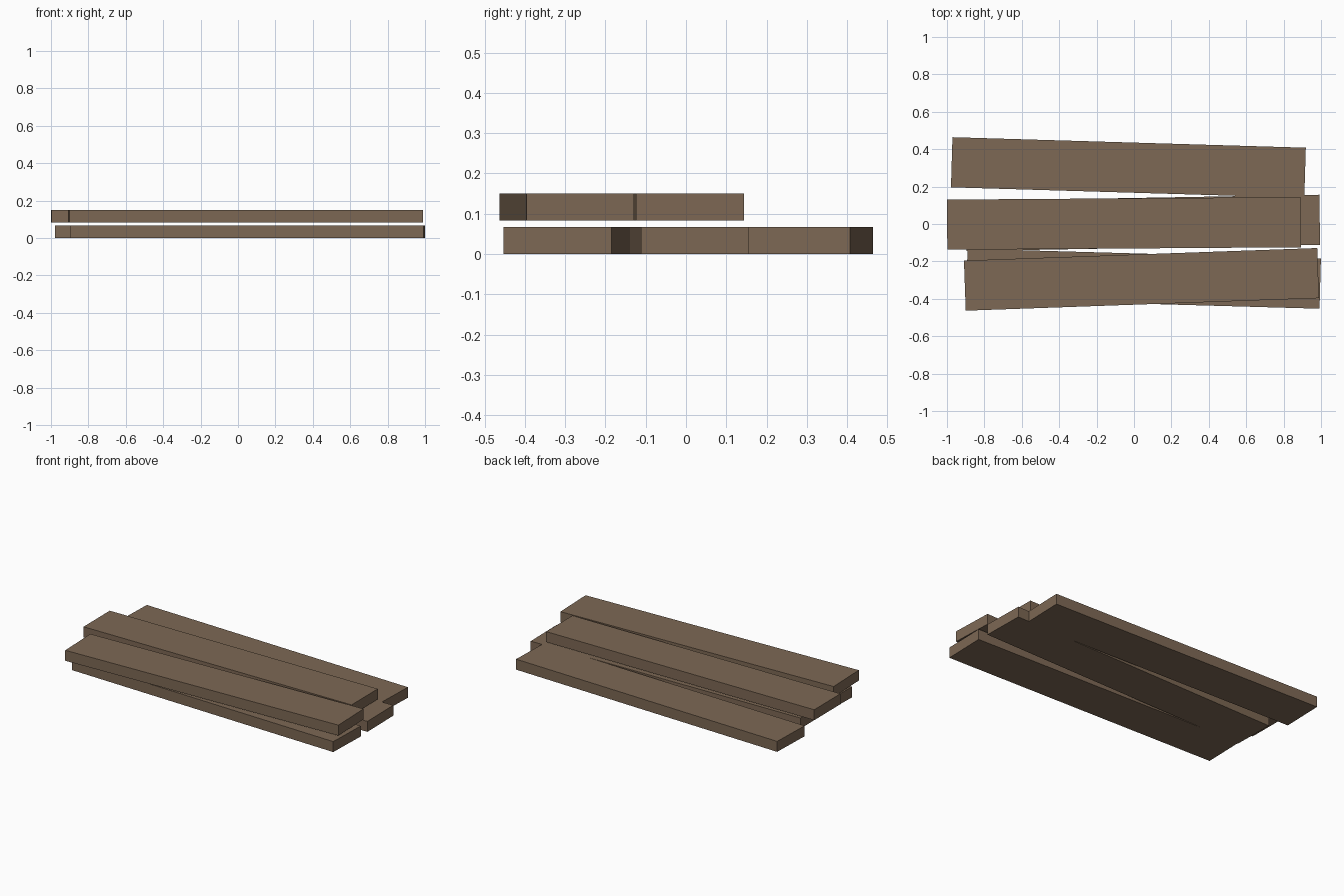
import bpy
import math

if "Cube" in bpy.data.objects:
    bpy.data.objects.remove(bpy.data.objects["Cube"])

# Weathered wood colour shared by every plank
wood = bpy.data.materials.new("brown wood")
wood.diffuse_color = (0.205, 0.138, 0.089, 1.0)
wood.use_nodes = True
wood.node_tree.nodes["Principled BSDF"].inputs["Base Color"].default_value = wood.diffuse_color

LENGTH, WIDTH, THICK = 1.89, 0.268, 0.067
LOWER, UPPER = THICK / 2, 0.15 - THICK / 2


def plank(name, x, y, z, degrees):
    """One flat board, turned slightly about the vertical axis."""
    bpy.ops.mesh.primitive_cube_add(size=1, location=(x, y, z),
                                    rotation=(0, 0, math.radians(degrees)))
    board = bpy.context.object
    board.name = name
    board.scale = (LENGTH, WIDTH, THICK)
    board.data.materials.append(wood)


# Lower layer of three planks
plank("lower_back_plank", -0.030, 0.302, LOWER, -1.7)
plank("lower_middle_plank", 0.048, 0.006, LOWER, 1.0)
plank("lower_front_plank", 0.051, -0.2925, LOWER, -1.6)

# Upper layer of two planks
plank("upper_middle_plank", -0.054, 0.003, UPPER, 0.4)
plank("upper_front_plank", 0.040, -0.296, UPPER, 2.03)
